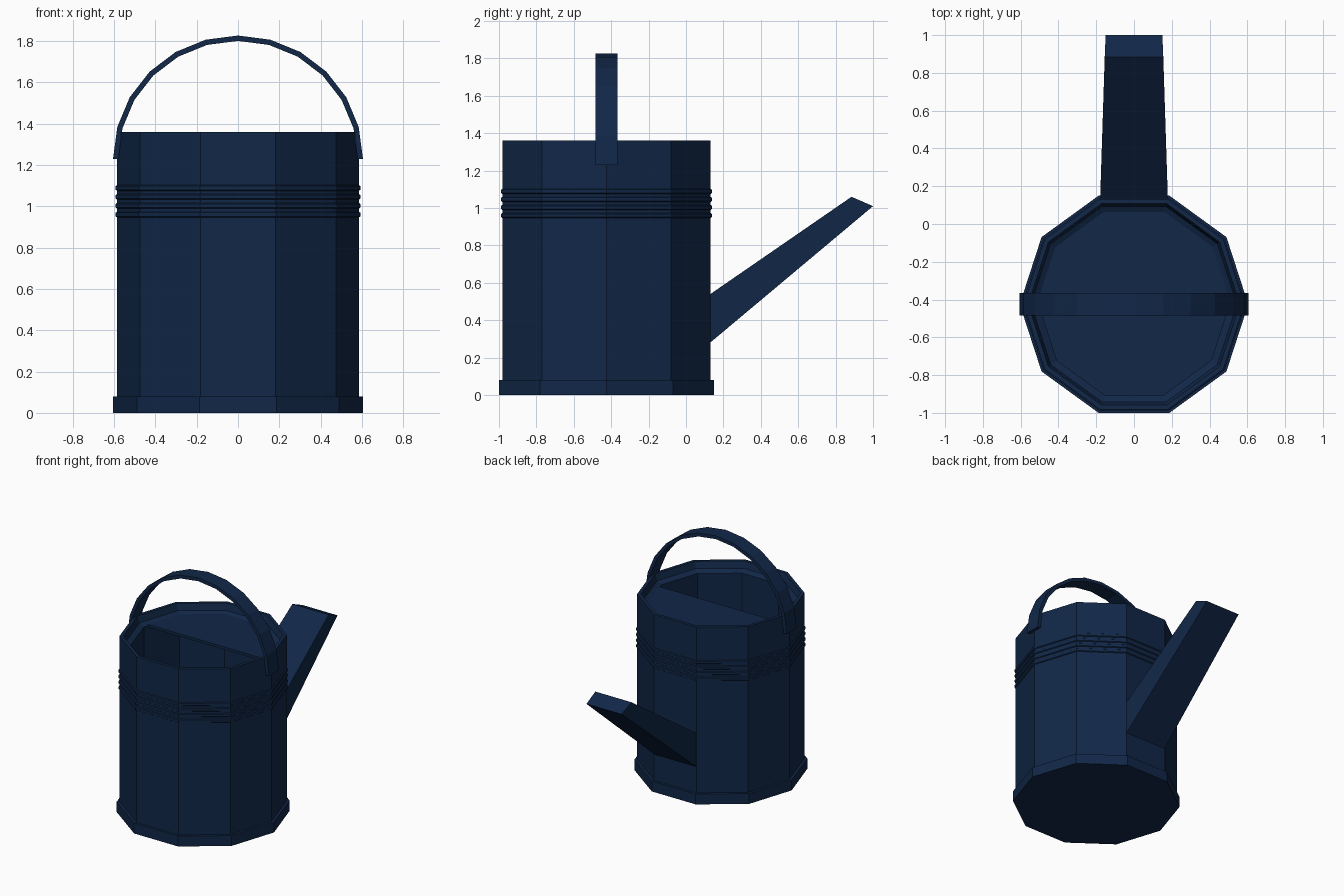
import bpy
import bmesh
from math import sin, cos, pi, radians

cube = bpy.data.objects.get("Cube")
if cube:
    bpy.data.objects.remove(cube, do_unlink=True)

SIDES = 10
CENTRE_Y = -0.425     # axis of the can

navy = bpy.data.materials.new("navy_enamel")
navy.use_nodes = True
colour = (0.0055, 0.02, 0.064, 1)
navy.diffuse_color = colour
navy.node_tree.nodes["Principled BSDF"].inputs["Base Color"].default_value = colour


def finish(name, bm):
    """Turn a bmesh into a flat shaded, coloured object."""
    bmesh.ops.recalc_face_normals(bm, faces=bm.faces)
    mesh = bpy.data.meshes.new(name)
    bm.to_mesh(mesh)
    bm.free()
    mesh.materials.append(navy)
    obj = bpy.data.objects.new(name, mesh)
    bpy.context.collection.objects.link(obj)
    return obj


def ring_point(radius, i):
    a = 2 * pi * i / SIDES
    return radius * cos(a), CENTRE_Y + radius * sin(a)


def skin(name, loops, closed):
    """Bridge equal point loops; join last to first, or cap both ends."""
    bm = bmesh.new()
    rows = [[bm.verts.new(p) for p in loop] for loop in loops]
    n = len(rows[0])
    pairs = list(zip(rows, rows[1:]))
    if closed:
        pairs.append((rows[-1], rows[0]))
    else:
        bm.faces.new(rows[0])
        bm.faces.new(rows[-1])
    for a, b in pairs:
        for i in range(n):
            j = (i + 1) % n
            bm.faces.new((a[i], a[j], b[j], b[i]))
    return finish(name, bm)


def turned(name, profile, closed):
    """Sweep a (radius, height) profile round the ten-sided can."""
    return skin(name, [[(*ring_point(r, i), z) for i in range(SIDES)]
                       for r, z in profile], closed)


# Foot of the can, also its floor
turned("base", [(0.605, 0), (0.605, 0.08)], False)

# Hollow wall with a stepped rim
turned("body", [(0.585, 0.07), (0.585, 1.36), (0.56, 1.36), (0.545, 1.31),
                (0.505, 1.29), (0.505, 0.07)], True)

# Four raised bands
for k in range(4):
    z = 0.96 + 0.043 * k
    turned(f"band_{k + 1}", [(0.58, z - 0.017), (0.592, z - 0.009),
                             (0.592, z + 0.009), (0.58, z + 0.017)], True)

# Half cover on the spout side
outline = [ring_point(0.53, i) for i in range(SIDES // 2 + 1)]
outline = [(x, max(y, CENTRE_Y + 0.04)) for x, y in outline]
skin("half_cover", [[(x, y, z) for x, y in outline] for z in (1.275, 1.295)], False)

# Arched strap handle
arch = []
for i in range(13):
    a = radians(-90 + 15 * i)
    arch.append([((0.605 - t) * sin(a), y, 1.23 + (0.597 - t) * cos(a))
                 for t, y in ((0, -0.485), (0, -0.365),
                              (0.026, -0.365), (0.026, -0.485))])
skin("handle", arch, False)

# Tapered square spout
root = [(-0.18, 0.11, 0.264), (0.18, 0.11, 0.264), (0.18, 0.11, 0.526), (-0.18, 0.11, 0.526)]
tip = [(-0.15, 1, 1.01), (0.15, 1, 1.01), (0.155, 0.885, 1.06), (-0.155, 0.885, 1.06)]
skin("spout", [root, tip], False)
